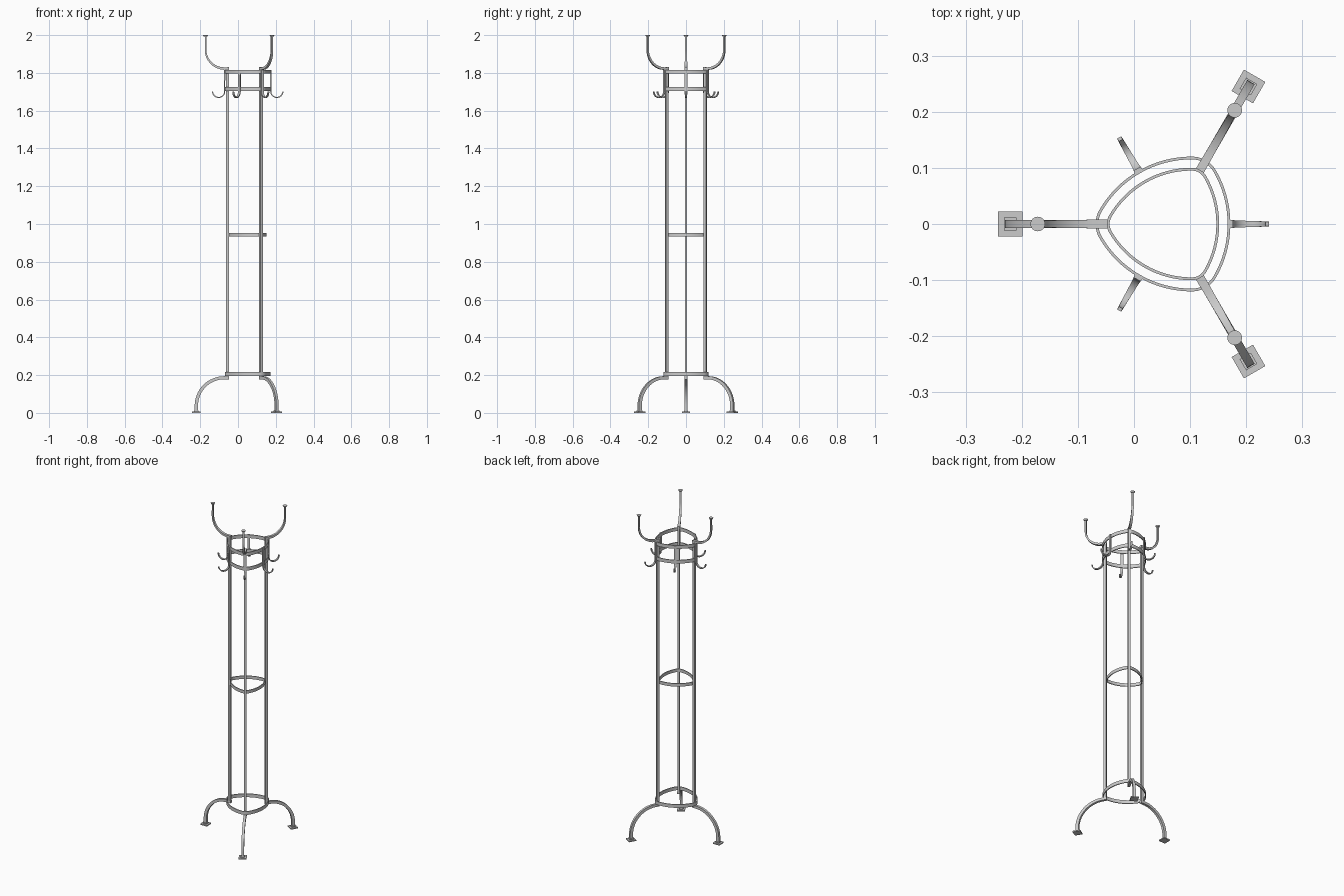
import bpy, bmesh
from math import sin, cos, pi, radians, sqrt
from mathutils import Vector, Matrix

if "Cube" in bpy.data.objects:
    bpy.data.objects.remove(bpy.data.objects["Cube"])

CX = 0.0625  # axis of the triangular frame


def finish(name, bm):
    bmesh.ops.recalc_face_normals(bm, faces=bm.faces)
    me = bpy.data.meshes.new(name)
    bm.to_mesh(me)
    bm.free()
    ob = bpy.data.objects.new(name, me)
    bpy.context.collection.objects.link(ob)
    bpy.context.view_layer.objects.active = ob
    ob.select_set(True)
    bpy.ops.object.shade_smooth_by_angle(angle=radians(30))
    ob.select_set(False)
    return ob


def placed(deg):
    return Matrix.Translation((CX, 0, 0)) @ Matrix.Rotation(radians(deg), 4, 'Z')


def sweep(name, path, size0, size1, deg):
    """Rectangular bar along an (r, z) path; sizes are (width, thickness)."""
    bm = bmesh.new()
    rows, n = [], len(path)
    pts = [Vector(p) for p in path]
    for i, p in enumerate(pts):
        t = (pts[min(i + 1, n - 1)] - pts[max(i - 1, 0)]).normalized()
        nrm = Vector((-t.y, t.x))
        f = i / (n - 1)
        w = (size0[0] * (1 - f) + size1[0] * f) / 2
        h = (size0[1] * (1 - f) + size1[1] * f) / 2
        rows.append([bm.verts.new((p.x + nrm.x * h * b, a * w, p.y + nrm.y * h * b))
                     for a, b in ((-1, -1), (1, -1), (1, 1), (-1, 1))])
    for a, b in zip(rows, rows[1:]):
        for k in range(4):
            bm.faces.new((a[k], a[(k + 1) % 4], b[(k + 1) % 4], b[k]))
    bm.faces.new(rows[0])
    bm.faces.new(rows[-1])
    bm.transform(placed(deg))
    return finish(name, bm)


def arc(r, z, rr, rz, a0, a1, n=16):
    return [(r + rr * cos(radians(a0 + (a1 - a0) * i / n)),
             z + rz * sin(radians(a0 + (a1 - a0) * i / n))) for i in range(n + 1)]


def ring(name, z, corner, height=0.021, thick=0.005, n=96):
    """Band of six tangent arcs: tight corners at the posts, shallow sides between."""
    d = 0.081
    bm = bmesh.new()
    rows = []
    for i in range(n):
        deg = 360 * i / n
        t = radians(deg)
        sector = round(deg / 60) % 6
        if sector % 2:   # corner arc
            c, rad = radians(60 * sector), corner
        else:            # side arc, centred on the opposite side of the axis
            c, rad = radians(60 * sector + 180), corner + d * sqrt(3)
        rows.append([bm.verts.new((CX + d * cos(c) + q * cos(t), d * sin(c) + q * sin(t),
                                   z + s * height / 2))
                     for q, s in ((rad, -1), (rad, 1), (rad - thick, 1), (rad - thick, -1))])
    for i in range(n):
        p, q = rows[i], rows[(i + 1) % n]
        for k in range(4):
            bm.faces.new((p[k], p[(k + 1) % 4], q[(k + 1) % 4], q[k]))
    return finish(name, bm)


def box(name, r, z0, z1, sx, sy, deg):
    bm = bmesh.new()
    bmesh.ops.create_cube(bm, size=1)
    bm.transform(placed(deg) @ Matrix.Translation((r, 0, (z0 + z1) / 2))
                 @ Matrix.Diagonal((sx, sy, z1 - z0, 1)))
    return finish(name, bm)


# Bands
ring("top_ring", 1.806, 0.05)
ring("hook_ring", 1.715, 0.05)
ring("bottom_ring", 0.205, 0.05)
ring("middle_ring", 0.944, 0.03, height=0.019)


def hook(name, r, deg):
    # Flat strip between the bands, then a J-shaped hook
    path = [(r + 0.002, 1.816), (r + 0.002, 1.76)]
    path += arc(r + 0.034, 1.702, 0.032, 0.032, 180, 360)
    sweep(name, path, (0.015, 0.006), (0.008, 0.006), deg)


for i, deg in enumerate((60, 180, 300), 1):
    # Upright post
    box(f"post_{i}", 0.1185, 0.185, 1.828, 0.015, 0.013, deg)
    # Curved upper arm with a round cap
    arm = [(0.110, 1.823), (0.122, 1.823)] + arc(0.134, 1.923, 0.100, 0.100, 270, 360)
    arm += [(0.234, 1.992)]
    sweep(f"upper_arm_{i}", arm, (0.016, 0.014), (0.011, 0.008), deg)
    bm = bmesh.new()
    bmesh.ops.create_cone(bm, cap_ends=True, segments=32, radius1=0.009,
                          radius2=0.013, depth=0.008)
    bm.transform(placed(deg) @ Matrix.Translation((0.234, 0, 1.996)))
    finish(f"arm_cap_{i}", bm)
    # Curved leg with a square foot plate
    leg = [(0.110, 0.186), (0.122, 0.186)] + arc(0.135, 0.038, 0.148, 0.148, 90, 0)
    leg += [(0.283, 0.005)]
    sweep(f"leg_{i}", leg, (0.015, 0.016), (0.015, 0.018), deg)
    box(f"foot_plate_{i}", 0.283, 0, 0.007, 0.044, 0.044, deg)
    box(f"foot_collar_{i}", 0.283, 0.006, 0.013, 0.023, 0.023, deg)
    # Hooks on the corners and between them
    hook(f"corner_hook_{i}", 0.131, deg)
    hook(f"side_hook_{i}", 0.109, deg + 60)
